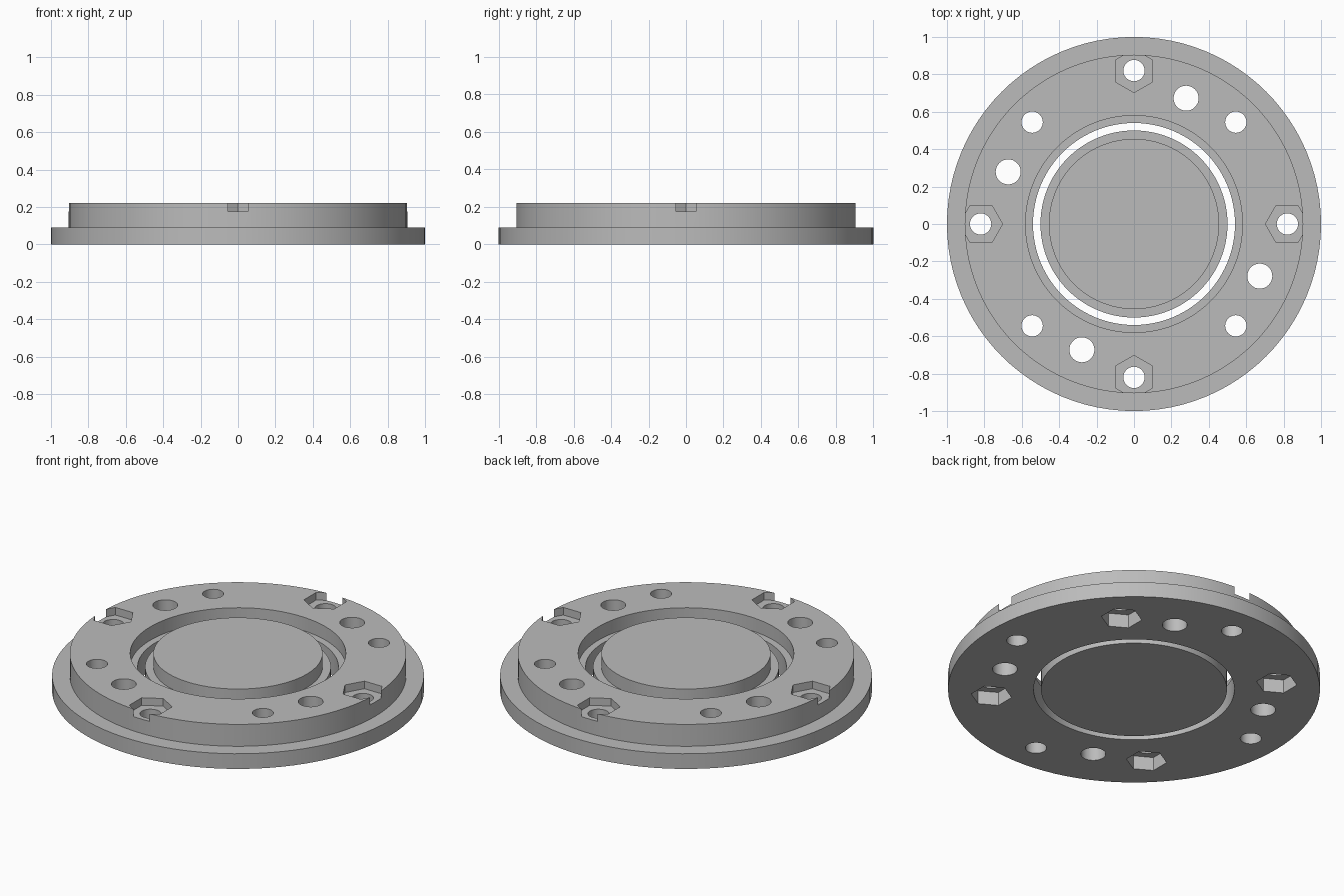
import bpy, bmesh
from math import pi, cos, sin, radians
from mathutils import Matrix

cube = bpy.data.objects.get("Cube")
if cube:
    bpy.data.objects.remove(cube, do_unlink=True)

grey = bpy.data.materials.new("light_grey")
grey.use_nodes = True
colour = (0.5, 0.5, 0.5, 1)
grey.diffuse_color = colour
grey.node_tree.nodes["Principled BSDF"].inputs["Base Color"].default_value = colour

HEIGHT, FLANGE, STEP = 0.22, 0.09, 0.14
SEGMENTS = 96


def make_object(name, bm):
    bmesh.ops.recalc_face_normals(bm, faces=bm.faces[:])
    mesh = bpy.data.meshes.new(name)
    bm.to_mesh(mesh)
    bm.free()
    mesh.materials.append(grey)
    obj = bpy.data.objects.new(name, mesh)
    bpy.context.collection.objects.link(obj)
    return obj


def revolve(name, profile):
    """Turn a closed (radius, z) profile into a ring."""
    bm = bmesh.new()
    loops = []
    for i in range(SEGMENTS):
        a = 2 * pi * i / SEGMENTS
        loops.append([bm.verts.new((r * cos(a), r * sin(a), z)) for r, z in profile])
    n = len(profile)
    for i in range(SEGMENTS):
        a, b = loops[i], loops[(i + 1) % SEGMENTS]
        for j in range(n):
            k = (j + 1) % n
            bm.faces.new((a[j], b[j], b[k], a[k]))
    return make_object(name, bm)


def add_prism(bm, sides, radius, z0, z1, x=0, y=0, turn=0):
    place = Matrix.Translation((x, y, (z0 + z1) / 2)) @ Matrix.Rotation(turn, 4, "Z")
    bmesh.ops.create_cone(bm, cap_ends=True, segments=sides, radius1=radius,
                          radius2=radius, depth=z1 - z0, matrix=place)


def around(radius, start):
    """Four positions on a bolt circle, with their angles."""
    for q in range(4):
        a = radians(start) + q * pi / 2
        yield radius * cos(a), radius * sin(a), a


def cut(target, cutter):
    mod = target.modifiers.new("cut", "BOOLEAN")
    mod.operation, mod.solver, mod.object = "DIFFERENCE", "EXACT", cutter
    cutter.hide_render = True
    bpy.context.view_layer.objects.active = target
    bpy.ops.object.modifier_apply(modifier=mod.name)
    bpy.data.objects.remove(cutter, do_unlink=True)


# Stepped outer ring with a flange at the bottom
ring = revolve("flanged_ring", [
    (0.54, 0), (1, 0), (1, FLANGE), (0.905, FLANGE),
    (0.905, HEIGHT), (0.58, HEIGHT), (0.58, STEP), (0.54, STEP)])

# Round through holes
holes = bmesh.new()
for radius, start, size in ((0.82, 0, 0.057), (0.77, 45, 0.057), (0.728, 67.5, 0.067)):
    for x, y, a in around(radius, start):
        add_prism(holes, 32, size, -0.1, 0.4, x, y)
cut(ring, make_object("hole_cutter", holes))

# Hexagonal nut pockets: open to the rim on top, enclosed underneath
pockets = bmesh.new()
for x, y, a in around(0.818, 0):
    add_prism(pockets, 6, 0.1155, 0.175, 0.4, x, y, a + pi / 6)
for x, y, a in around(0.77, 45):
    add_prism(pockets, 6, 0.11, -0.1, 0.08, x, y)
cut(ring, make_object("pocket_cutter", pockets))

# Stepped centre disc, separated from the ring by a narrow gap
disc = bmesh.new()
add_prism(disc, SEGMENTS, 0.5, 0, STEP)
top = max(disc.faces, key=lambda f: f.calc_center_median().z)
bmesh.ops.inset_region(disc, faces=[top], thickness=0.045)
raised = bmesh.ops.extrude_face_region(disc, geom=[top])
bmesh.ops.translate(disc, vec=(0, 0, HEIGHT - STEP),
                    verts=[v for v in raised["geom"] if isinstance(v, bmesh.types.BMVert)])
bmesh.ops.delete(disc, geom=[top], context="FACES")
centre = make_object("centre_disc", disc)

# Smooth round walls, crisp edges
for obj in (ring, centre):
    bpy.ops.object.select_all(action="DESELECT")
    obj.select_set(True)
    bpy.context.view_layer.objects.active = obj
    bpy.ops.object.shade_smooth_by_angle(angle=radians(30))
